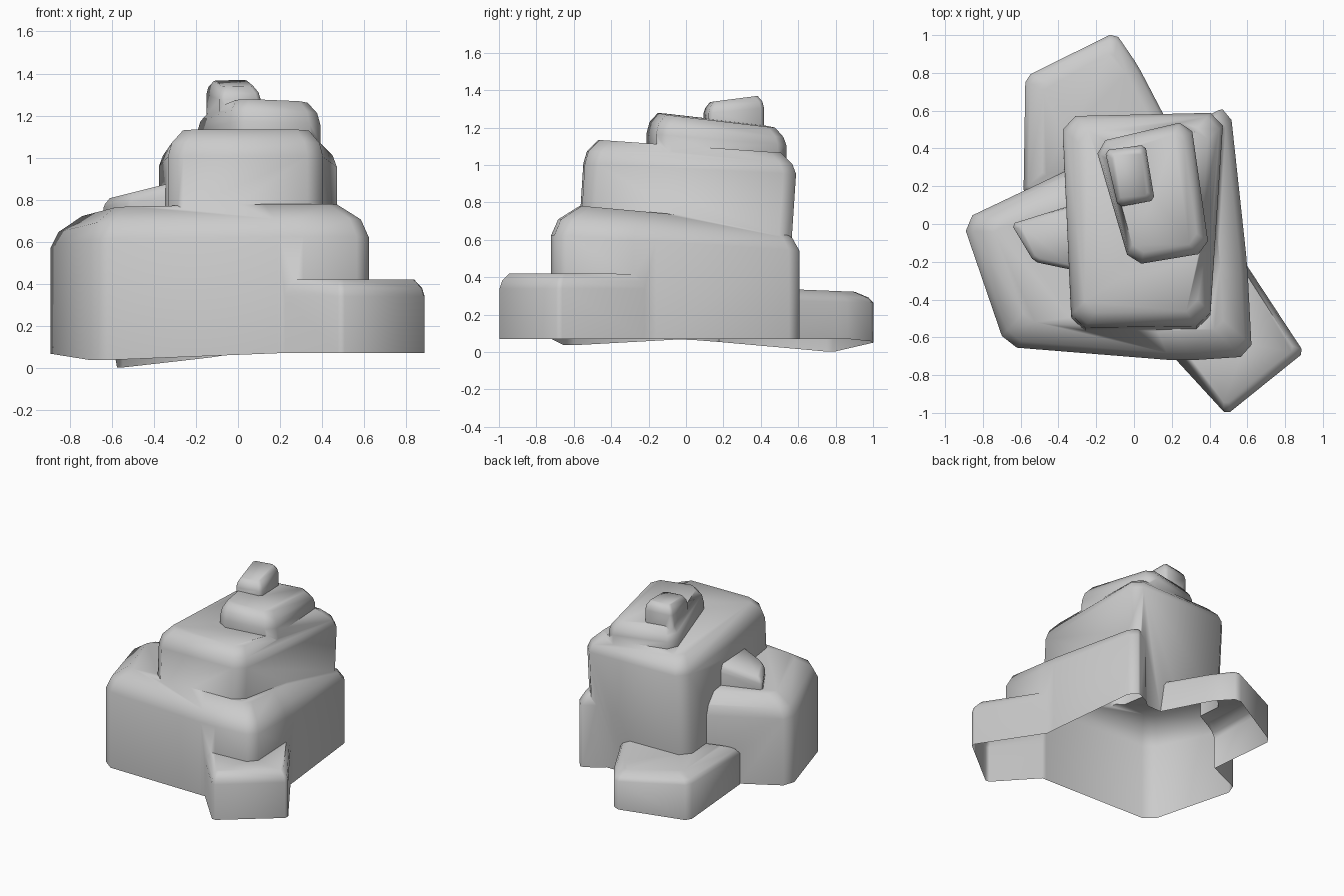
import bpy, bmesh
from mathutils import Vector

if "Cube" in bpy.data.objects:
    bpy.data.objects.remove(bpy.data.objects["Cube"])

LOW = -0.1  # shared floor level before the underside is shaped


def chamfer(pts, r):
    """Cut every corner of an outline by distance r."""
    out = []
    for i, p in enumerate(pts):
        p, a, b = Vector(p), Vector(pts[i - 1]), Vector(pts[(i + 1) % len(pts)])
        for q in (a, b):
            d = q - p
            out.append(p + d.normalized() * min(r, d.length * 0.4))
    return out


def rock(name, outline, r, shoulder, top, inset, tilt=(0, 0), low=LOW, foot=0):
    """Straight wall to the shoulder, then a rounded bevel up to a tilted top."""
    pts = chamfer(outline, r)
    xs, ys = [p.x for p in pts], [p.y for p in pts]
    mid = Vector((max(xs) + min(xs), max(ys) + min(ys))) / 2
    hx, hy = max(xs) - mid.x, max(ys) - mid.y
    rise = top - shoulder
    rings = [(0, low, 0, foot), (0, shoulder, 0.7, 0),
             (inset * 0.25, shoulder + rise * 0.5, 0.9, 0), (inset, top, 1, 0)]
    bm = bmesh.new()
    loops = []
    for ins, z, k, shift in rings:
        loop = []
        for p in pts:
            dx, dy = (p.x - mid.x) * (1 - ins / hx), (p.y - mid.y) * (1 - ins / hy)
            h = z + k * (tilt[0] * dx + tilt[1] * dy)
            loop.append(bm.verts.new((mid.x + dx, mid.y + dy + shift, h)))
        loops.append(loop)
    n = len(pts)
    for lo, hi in zip(loops, loops[1:]):
        for i in range(n):
            j = (i + 1) % n
            bm.faces.new((lo[i], lo[j], hi[j], hi[i]))
    bm.faces.new(loops[0][::-1])
    bm.faces.new(loops[-1])
    bmesh.ops.recalc_face_normals(bm, faces=bm.faces)
    me = bpy.data.meshes.new(name)
    bm.to_mesh(me)
    bm.free()
    ob = bpy.data.objects.new(name, me)
    bpy.context.collection.objects.link(ob)
    return ob


# Broad base boulder
base = rock("rock_pile",
            [(-0.91, 0.02), (-0.68, -0.65), (0.25, -0.725), (0.625, -0.7), (0.6, -0.22),
             (0.51, 0.61), (0.41, 0.6), (0.2, 0.42), (-0.3, 0.31)],
            0.06, 0.58, 0.73, 0.15, (0.01, -0.09))

parts = [
    # Tall middle boulder
    rock("middle_rock", [(-0.38, 0.57), (-0.33, -0.55), (0.4, -0.54), (0.475, 0.59)],
         0.07, 0.98, 1.1, 0.08, (0, -0.07), foot=-0.07),
    # Upper slab
    rock("upper_rock", [(-0.21, 0.43), (0.3, 0.55), (0.4, -0.15), (-0.02, -0.22)],
         0.06, 1.14, 1.24, 0.06, (-0.02, -0.12), low=0.95),
    # Small stone on top
    rock("cap_rock", [(-0.155, 0.39), (0.06, 0.42), (0.11, 0.125), (-0.085, 0.09)],
         0.02, 1.29, 1.353, 0.035, (0, 0.13), low=1.15),
    # Ledge on the left shoulder
    rock("left_ledge", [(-0.65, 0), (-0.53, -0.2), (-0.2, -0.27), (-0.2, 0.14)],
         0.02, 0.8, 0.855, 0.03, (0.25, 0), low=0.6),
    # Low rock at front right
    rock("front_rock", [(0.46, -0.01), (0.9, -0.68), (0.49, -1.01), (0.04, -0.52)],
         0.022, 0.34, 0.42, 0.05),
    # Low rock at the back
    rock("back_rock", [(-0.585, 0.15), (-0.575, 0.78), (-0.1, 1.015), (0.02, 0.84),
                       (0.25, 0.4)], 0.03, 0.275, 0.335, 0.1, (0, -0.04)),
]

# Fuse all rocks into one skin
bpy.context.view_layer.objects.active = base
for p in parts:
    m = base.modifiers.new("union", 'BOOLEAN')
    m.operation, m.object, m.solver = 'UNION', p, 'EXACT'
    bpy.ops.object.modifier_apply(modifier=m.name)
    bpy.data.objects.remove(p)

# Open the underside and shape its uneven rim
bm = bmesh.new()
bm.from_mesh(base.data)
under = [f for f in bm.faces if all(v.co.z < LOW + 0.01 for v in f.verts)]
bmesh.ops.delete(bm, geom=under, context='FACES')
bmesh.ops.remove_doubles(bm, verts=bm.verts, dist=0.004)
for v in bm.verts:
    if v.co.z < LOW + 0.01:
        x, y = v.co.x, v.co.y
        v.co.z = 0.07 - max(0, -x) * abs(y) * (0.156 if y > 0 else 0.08)
bm.to_mesh(base.data)
bm.free()

# Soft shading with sharp creases kept
bpy.ops.object.select_all(action='DESELECT')
base.select_set(True)
bpy.ops.object.shade_smooth_by_angle(angle=1.0)
